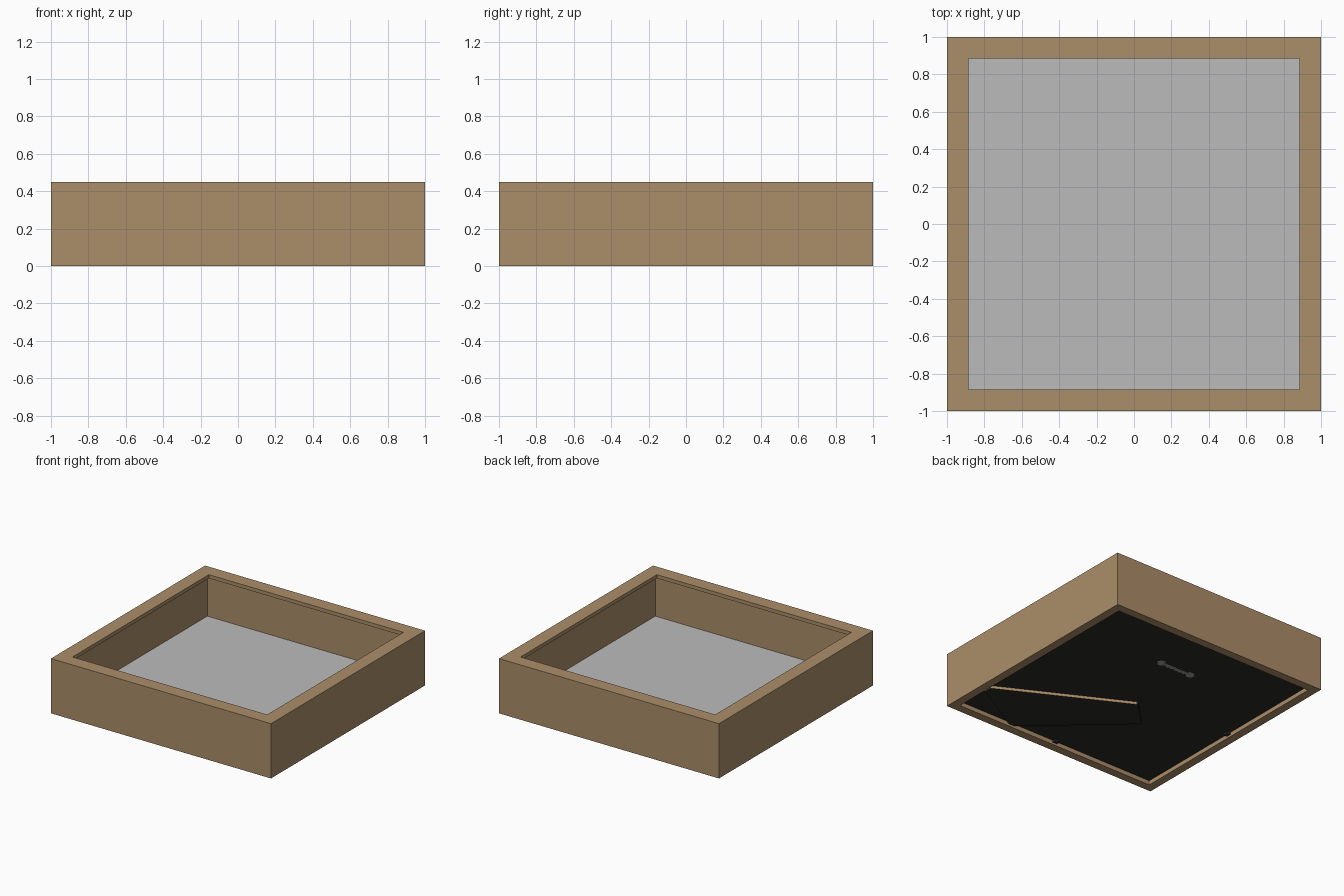
import bpy, bmesh, math

if "Cube" in bpy.data.objects:
    bpy.data.objects.remove(bpy.data.objects["Cube"])


def material(name, rgb):
    m = bpy.data.materials.new(name)
    m.diffuse_color = (*rgb, 1.0)
    m.use_nodes = True
    m.node_tree.nodes["Principled BSDF"].inputs["Base Color"].default_value = m.diffuse_color
    return m


WOOD = material("tan wood", (0.41, 0.27, 0.14))
GREY = material("light grey mat", (0.50, 0.50, 0.50))
BLACK = material("black backing", (0.024, 0.025, 0.019))
METAL = material("hanger metal", (0.35, 0.35, 0.35))


def finish(name, bm, *mats):
    bmesh.ops.recalc_face_normals(bm, faces=bm.faces)
    me = bpy.data.meshes.new(name)
    bm.to_mesh(me)
    bm.free()
    for m in mats:
        me.materials.append(m)
    ob = bpy.data.objects.new(name, me)
    bpy.context.collection.objects.link(ob)
    return ob


def prism(name, outline, z0, z1, *mats):
    """Extrude a flat outline; a second material goes on the side walls."""
    bm = bmesh.new()
    low = [bm.verts.new((x, y, z0)) for x, y in outline]
    top = [bm.verts.new((x, y, z1)) for x, y in outline]
    bm.faces.new(low)
    bm.faces.new(top)
    n = len(outline)
    for i in range(n):
        j = (i + 1) % n
        f = bm.faces.new((low[i], low[j], top[j], top[i]))
        f.material_index = len(mats) - 1
    return finish(name, bm, *mats)


def box(name, cx, cy, sx, sy, z0, z1, *mats):
    a, b = sx / 2, sy / 2
    pts = [(cx - a, cy - b), (cx + a, cy - b), (cx + a, cy + b), (cx - a, cy + b)]
    return prism(name, pts, z0, z1, *mats)


# Four mitred rails sharing one rebated profile (half width, height)
profile = [(1, 0), (1, 0.45), (0.885, 0.45), (0.885, 0.42), (0.93, 0.42), (0.93, 0)]
bm = bmesh.new()
rings = [[bm.verts.new((sx * w, sy * w, z)) for w, z in profile]
         for sx, sy in ((-1, -1), (1, -1), (1, 1), (-1, 1))]
for c in range(4):
    a, b = rings[c], rings[(c + 1) % 4]
    for i in range(len(profile)):
        j = (i + 1) % len(profile)
        bm.faces.new((a[i], a[j], b[j], b[i]))
finish("frame", bm, WOOD)

# Mat seen from the front, and backing board behind it
box("mat", 0, 0, 1.86, 1.86, 0.065, 0.08, GREY)
box("backing_board", 0, 0, 1.86, 1.86, 0.035, 0.065, BLACK)

# Slanted easel leg with bare wood edges
leg = [(-0.09, -0.08), (0.91, -0.60), (0.91, -0.66), (0.46, -0.92), (0.40, -0.92), (-0.30, -0.29)]
prism("easel_leg", leg, 0.012, 0.035, BLACK, WOOD)
# Leg hinge plate at the centre end
prism("leg_hinge", [(-0.10, -0.07), (-0.07, -0.10), (-0.28, -0.31), (-0.31, -0.28)],
      0.010, 0.035, BLACK)

# Sawtooth hanger: toothed strip with round end tabs
teeth = [(-0.12, 0.51), (0.12, 0.51)]
for i in range(13):
    teeth.append((0.12 - i * 0.02, 0.47 + (0.015 if i % 2 else 0)))
prism("sawtooth_hanger", teeth, 0.024, 0.030, METAL)
for s, side in ((-1, "left"), (1, "right")):
    pts = [(s * 0.14 + 0.035 * math.cos(k * math.pi / 6),
            0.49 + 0.035 * math.sin(k * math.pi / 6)) for k in range(12)]
    prism(side + "_hanger_tab", pts, 0.028, 0.035, METAL)

# Small retaining clips in the middle of each side
for k, (dx, dy) in enumerate(((-1, 0), (1, 0), (0, 1), (0, -1))):
    box("clip_%d" % (k + 1), dx * 0.92, dy * 0.92, 0.04, 0.04, 0.018, 0.035, BLACK)
